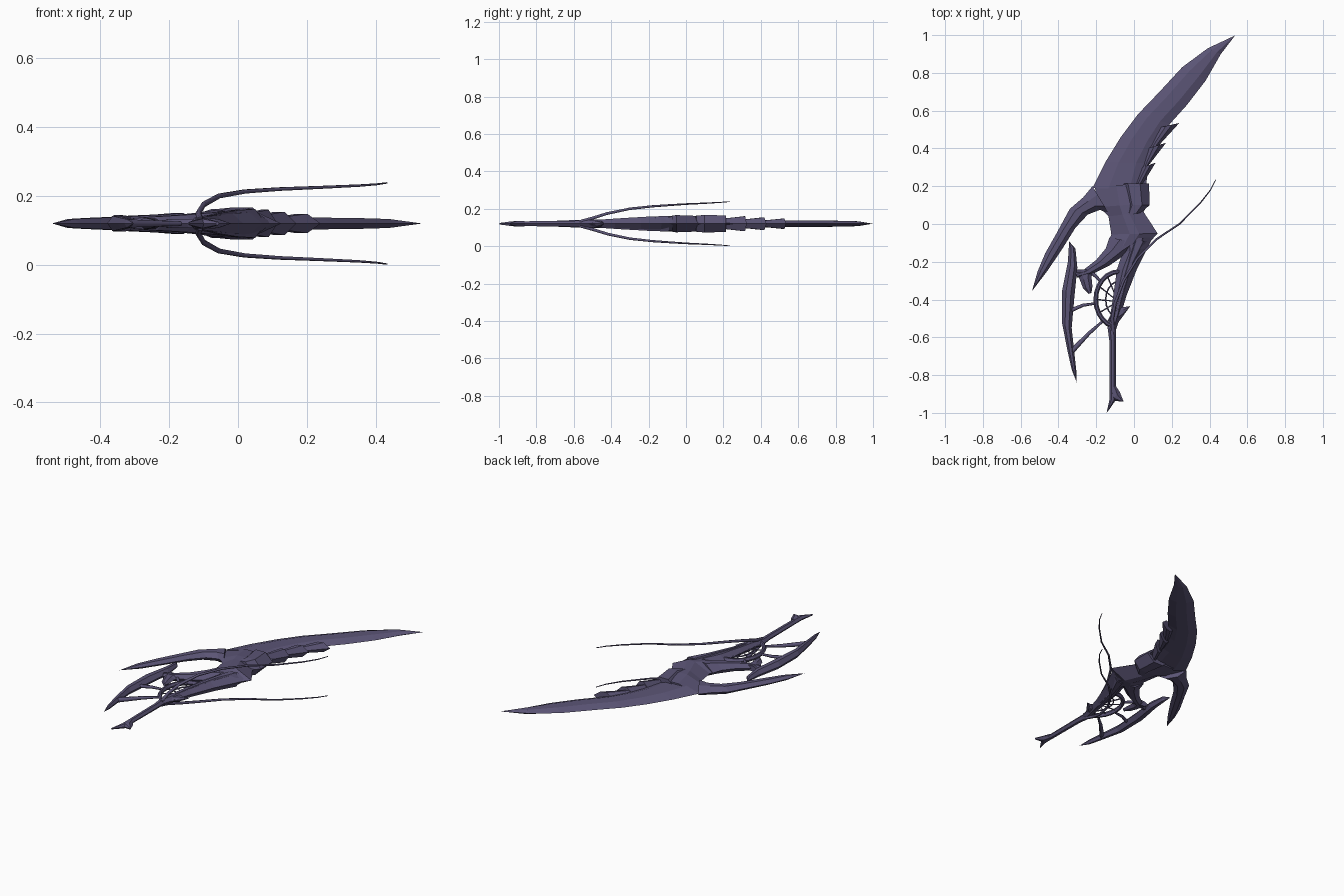
import bpy, bmesh, math
from mathutils import Vector

MID = 0.12  # height of the flat weapon's centre plane
UNIT = 0.01  # outlines are given in hundredths

cube = bpy.data.objects.get("Cube")
if cube:
    bpy.data.objects.remove(cube, do_unlink=True)

metal = bpy.data.materials.new("dusky violet metal")
metal.use_nodes = True
colour = (0.105, 0.09, 0.18, 1)
metal.diffuse_color = colour
metal.node_tree.nodes["Principled BSDF"].inputs["Base Color"].default_value = colour


def add_object(name, mesh):
    mesh.materials.append(metal)
    obj = bpy.data.objects.new(name, mesh)
    bpy.context.collection.objects.link(obj)
    return obj


def blade(name, sections, bevel=0.3):
    """Loft bevelled cross-sections; each is left x, y, right x, y, half thickness."""
    bm = bmesh.new()
    rings = []
    for lx, ly, rx, ry, half in sections:
        left, right = Vector((lx, ly, 0)) * UNIT, Vector((rx, ry, 0)) * UNIT
        up = Vector((0, 0, half * UNIT))
        inner, outer = left.lerp(right, bevel), left.lerp(right, 1 - bevel)
        points = [left, inner + up, outer + up, right, outer - up, inner - up]
        rings.append([bm.verts.new(p + Vector((0, 0, MID))) for p in points])
    for low, high in zip(rings, rings[1:]):
        for i in range(len(low)):
            j = (i + 1) % len(low)
            bm.faces.new((low[i], low[j], high[j], high[i]))
    bm.faces.new(rings[0])
    bm.faces.new(rings[-1])
    bmesh.ops.remove_doubles(bm, verts=bm.verts, dist=0.0002)
    bmesh.ops.recalc_face_normals(bm, faces=bm.faces)
    mesh = bpy.data.meshes.new(name)
    bm.to_mesh(mesh)
    bm.free()
    return add_object(name, mesh)


def rod(name, points, start, end):
    """Tapering tube through points, converted to a mesh."""
    curve = bpy.data.curves.new(name, "CURVE")
    curve.dimensions = "3D"
    curve.bevel_depth = UNIT
    curve.bevel_resolution = 1
    curve.use_fill_caps = True
    spline = curve.splines.new("POLY")
    spline.points.add(len(points) - 1)
    for i, (x, y, z) in enumerate(points):
        spline.points[i].co = (x * UNIT, y * UNIT, z * UNIT + MID, 1)
        spline.points[i].radius = start + (end - start) * i / (len(points) - 1)
    helper = bpy.data.objects.new(name + " path", curve)
    bpy.context.collection.objects.link(helper)
    bpy.context.view_layer.update()
    evaluated = helper.evaluated_get(bpy.context.evaluated_depsgraph_get())
    mesh = bpy.data.meshes.new_from_object(evaluated)
    bpy.data.objects.remove(helper, do_unlink=True)
    mesh.materials.clear()
    return add_object(name, mesh)


# Long swept blade
blade("main_blade", [
    (-22, 19, 6, 18, 2.4), (-15, 33, 8, 32, 2.1), (-7, 46, 13, 43, 1.9),
    (2, 58, 19, 53, 1.8), (13.5, 70, 28, 63, 1.7), (25.5, 83, 38, 76, 1.6),
    (39, 93, 46, 90, 1.3), (53.5, 99.8, 53.5, 99.8, 0)])

# Overlapping toothed plates along the back of the blade
teeth = [(0, 20, 4.5, 21, 4, 30, 11.5, 32.5), (4, 29, 8.5, 32, 7, 40, 17, 43),
         (7, 39, 13.5, 42, 13, 51, 24, 53.5)]
for i, (ax, ay, bx, by, cx, cy, dx, dy) in enumerate(teeth):
    flare = 4 - i * 0.6
    blade(f"blade_tooth_{i + 1}", [(ax, ay, bx, by, flare - 1.2),
                                   (cx, cy, dx, dy, flare)], 0.35)

# Thick central body
blade("body", [
    (-21, 20, 8, 21.5, 3.2), (-18, 9, 8, 11, 4.2), (-13.5, 4, 5, 6.5, 4.2),
    (-12, -5.5, 12.5, -5, 4.6), (-15, -13, 8, -10, 3.6)], 0.4)
blade("body_collar", [(-8, 21.5, 8, 21.5, 4.4), (-5, 10, 8.2, 10, 4.7),
                      (-6, 4, 4, 6, 4.2)], 0.3)

# Upper horn that sweeps from the blade root
blade("upper_horn", [
    (-22, 20, -13, 5, 3), (-27, 14, -18, 7.5, 2.6), (-34, 8, -24.5, 5, 2.3),
    (-40.5, -4, -31, -2, 1.9), (-47, -15.5, -38.5, -14, 1.6),
    (-51, -25, -46, -25, 1.3), (-54, -35.5, -54, -35.5, 0)])

# Lower arm and its joint with the hand guard
blade("lower_arm", [
    (-13, -7, 6, -11, 3.8), (-15, -13, -3, -15, 3.2), (-20, -19, -13, -22, 2.5),
    (-27, -24.5, -22, -26.5, 2), (-31, -26, -30, -28.5, 1.5)])
blade("guard_joint", [
    (-31, -24, -21, -24, 1.6), (-28.5, -30, -22.5, -28, 1.6),
    (-27, -34, -22, -33, 1.3), (-24, -37, -22.5, -36.5, 0.8)])

# Crescent hand guard
blade("hand_guard", [
    (-34.5, -9, -34.5, -9, 0), (-34.5, -12, -31, -13, 1.4),
    (-35, -20, -30, -23, 2.1), (-38, -35, -31.5, -38, 2.4),
    (-38, -53, -33, -55, 2.2), (-35, -68, -31.5, -69, 1.6),
    (-33, -77, -30.5, -78, 1.2), (-30.3, -84, -30.3, -84, 0)])

# Grip, with ridges, spur and forked pommel
blade("grip", [
    (-8, -8, 10, -7, 3.8), (-6, -15, 7, -13, 3.3), (-9, -24, 1.5, -24, 2.9),
    (-11, -38, -4, -38, 2.4), (-12.5, -48, -7, -48, 2.1),
    (-14, -55, -9.5, -56, 1.7), (-13, -62, -9.5, -62, 1.5),
    (-13, -86, -9.5, -86, 1.3), (-13, -90, -8, -89, 1.4)])
blade("grip_ridge", [(-2, -9, 8, -9, 4.2), (-4, -20, 1, -20, 3.8),
                     (-8, -34, -4, -34, 3), (-10, -46, -8, -46, 2.2)])
blade("grip_spur", [(-9, -42, -9, -53, 1.6), (-5.5, -44, -6, -49, 1.3),
                    (-2, -43.5, -2, -43.5, 0)])
blade("pommel_prong_left", [(-13, -86, -9, -87, 1.4), (-13, -93, -9.5, -93, 1.3),
                            (-14.5, -99.8, -14, -99.5, 0.4)])
blade("pommel_prong_right", [(-12, -87, -9.5, -86, 1.4), (-12, -93.5, -7.5, -89, 1.4),
                             (-6.5, -94, -5.5, -94, 0.5)])


# Ring of the guard web: a broad outer band and a thin inner hoop
def arc(cx, cy, rx, ry, start, end, steps):
    angles = [math.radians(start + (end - start) * i / steps) for i in range(steps + 1)]
    return [(cx + rx * math.cos(a), cy + ry * math.sin(a), 0) for a in angles]


outer = arc(-8, -40, 13.5, 16, 75, 255, 12)
inner = arc(-8, -40, 11, 13.5, 75, 255, 12)
blade("web_ring", [(*a[:2], *b[:2], 1.3) for a, b in zip(outer, inner)])
rod("web_hoop", arc(-7, -40, 8, 10, 90, 270, 10), 0.4, 0.4)

# Spokes joining the ring to the guard and grip
for i, angle in enumerate(range(120, 241, 30)):
    spoke = arc(-8, -40, 12, 14, angle, angle, 1)[0]
    rod(f"inner_spoke_{i + 1}", [spoke, (-8.5, -41, 0)], 0.4, 0.25)
rod("upper_spoke", [(-23, -25, 0), (-17, -31, 0)], 1, 0.7)
rod("middle_spoke", [(-34, -46, 0), (-27, -43, 0), (-20, -42, 0)], 1.1, 0.6)
rod("lower_spoke", [(-33, -67.5, 0), (-24, -58, 0), (-16, -51, 0)], 1.4, 0.6)

# Pair of long whiskers, mirrored above and below
whisker = [(-11, -57, 1), (-11.5, -50, 3), (-10, -42, 5.5), (-5.5, -30, 8),
           (2, -18, 9.3), (12, -8, 10), (24, 0, 10.5), (35, 11, 11),
           (40.5, 18, 11.4), (43.3, 23.5, 11.8)]
for name, side in (("upper_whisker", 1), ("lower_whisker", -1)):
    rod(name, [(x, y, z * side) for x, y, z in whisker], 1, 0.2)
